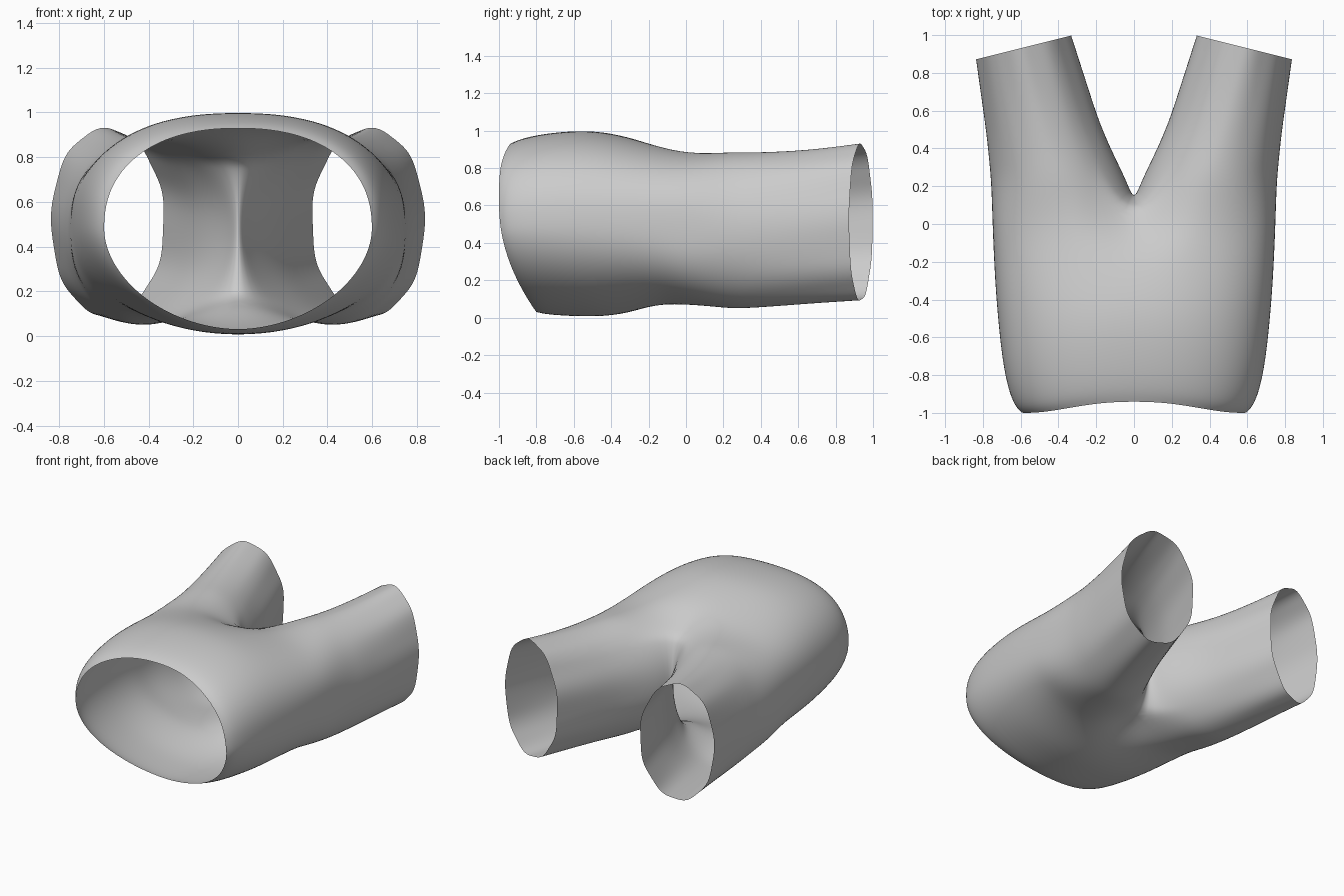
import bpy, bmesh
from math import sin, cos, pi, exp, radians

if "Cube" in bpy.data.objects:
    bpy.data.objects.remove(bpy.data.objects["Cube"])

N, M = 24, 12   # points on the outer arc, points on the inner-thigh arc


def sq(v, e=0.92):
    """Signed power: squares off (e < 1) or pinches (e > 1) a section."""
    return (abs(v) ** e) * (1 if v >= 0 else -1)


def body_arc(y0, w, zt, zb, dt, db, tilt, e):
    """Half section of the trunk, from top centre round the side to bottom centre."""
    pts = []
    for i in range(N + 1):
        a = pi * i / N
        ee = e - 0.07 * tilt if i <= N // 2 else e + 0.12 * tilt   # full top, narrower bottom
        x = w * sq(sin(a), ee) if 0 < i < N else 0.0
        z = (zt + zb) / 2 + (zt - zb) / 2 * sq(cos(a), ee)
        near = exp(-(x / 0.19) ** 2)
        lean = 0.2 * ((0.6 - z) / 0.57) ** 2 if z < 0.6 else 0.06 * ((z - 0.6) / 0.33) ** 4
        z += near * (db if z < 0.5 else -dt)
        pts.append((x, y0 + tilt * lean, z))
    return pts


def leg_ring(y0, xi, xo, zt, zb, skew, ripple):
    """Closed leg section: outer arc followed by the inner-thigh arc."""
    cx, hw, cz, hh = (xi + xo) / 2, (xo - xi) / 2, (zt + zb) / 2, (zt - zb) / 2
    start, sweep = radians(-42), radians(264)
    angs = [start + sweep * i / N for i in range(N + 1)]
    angs += [start + sweep + (2 * pi - sweep) * k / (M + 1) for k in range(1, M + 1)]
    pts = []
    for a in angs:
        r = 1 + ripple * sin(9 * a + 0.6)
        z = cz + hh * r * sq(cos(a), 0.95)
        x = cx + hw * r * sq(sin(a), 0.95 if sin(a) > 0 else 1.1)
        pts.append((x, y0 - skew * (x - cx), z))
    return pts


# Trunk: y, half width, top, bottom, centre dents, waist lean, squareness
BODY = [(-1.00, .60, .93, .03, 0, 0, 1, .95), (-.97, .632, .955, .02, 0, 0, 1, .93),
        (-.88, .668, .98, .012, 0, 0, .9, .92), (-.73, .697, .998, .006, 0, 0, .75, .90),
        (-.55, .717, 1.0, .006, 0, 0, .55, .88), (-.35, .734, .97, .03, 0, 0, .35, .84),
        (-.15, .744, .93, .052, .02, .04, .15, .78), (0, .75, .905, .045, .11, .13, 0, .70)]
# Leg: y, inner x, outer x, top, bottom, hem skew, ripple
LEG = [(.22, .035, .757, .888, .045, 0, 0), (.35, .105, .768, .885, .05, .04, .003),
       (.50, .18, .78, .888, .06, .1, .007), (.70, .25, .805, .90, .075, .18, .012),
       (.935, .33, .835, .93, .09, .25, .018)]

bm = bmesh.new()


def add(pts):
    return [bm.verts.new(p) for p in pts]


def bridge(a, b, closed=False):
    n = len(a)
    for i in range(n if closed else n - 1):
        j = (i + 1) % n
        bm.faces.new((a[i], b[i], b[j], a[j]))


# Trunk from waist to crotch
rows = [add(body_arc(*r)) for r in BODY]
for a, b in zip(rows, rows[1:]):
    bridge(a, b)

# Crotch seam on the centre plane closes the first leg loop
bot, top = rows[-1][-1].co, rows[-1][0].co
seam = []
for k in range(1, M + 1):
    s = k / (M + 1)
    seam.append((0, 0.12 * sin(pi * s) ** 0.7, bot.z + (top.z - bot.z) * s))
prev = rows[-1] + add(seam)

# Leg down to the open hem
for r in LEG:
    ring = add(leg_ring(*r))
    bridge(prev, ring, True)
    prev = ring

bmesh.ops.recalc_face_normals(bm, faces=bm.faces)
if max(bm.faces, key=lambda f: f.calc_center_median().x).normal.x < 0:
    bmesh.ops.reverse_faces(bm, faces=bm.faces)

me = bpy.data.meshes.new("shorts")
bm.to_mesh(me)
bm.free()
shorts = bpy.data.objects.new("shorts", me)
bpy.context.collection.objects.link(shorts)
me.polygons.foreach_set("use_smooth", [True] * len(me.polygons))

# Second half by mirroring, then smooth cloth
mir = shorts.modifiers.new("other_half", 'MIRROR')
mir.use_clip = True
mir.merge_threshold = 0.001
sub = shorts.modifiers.new("smooth", 'SUBSURF')
sub.levels = sub.render_levels = 2
